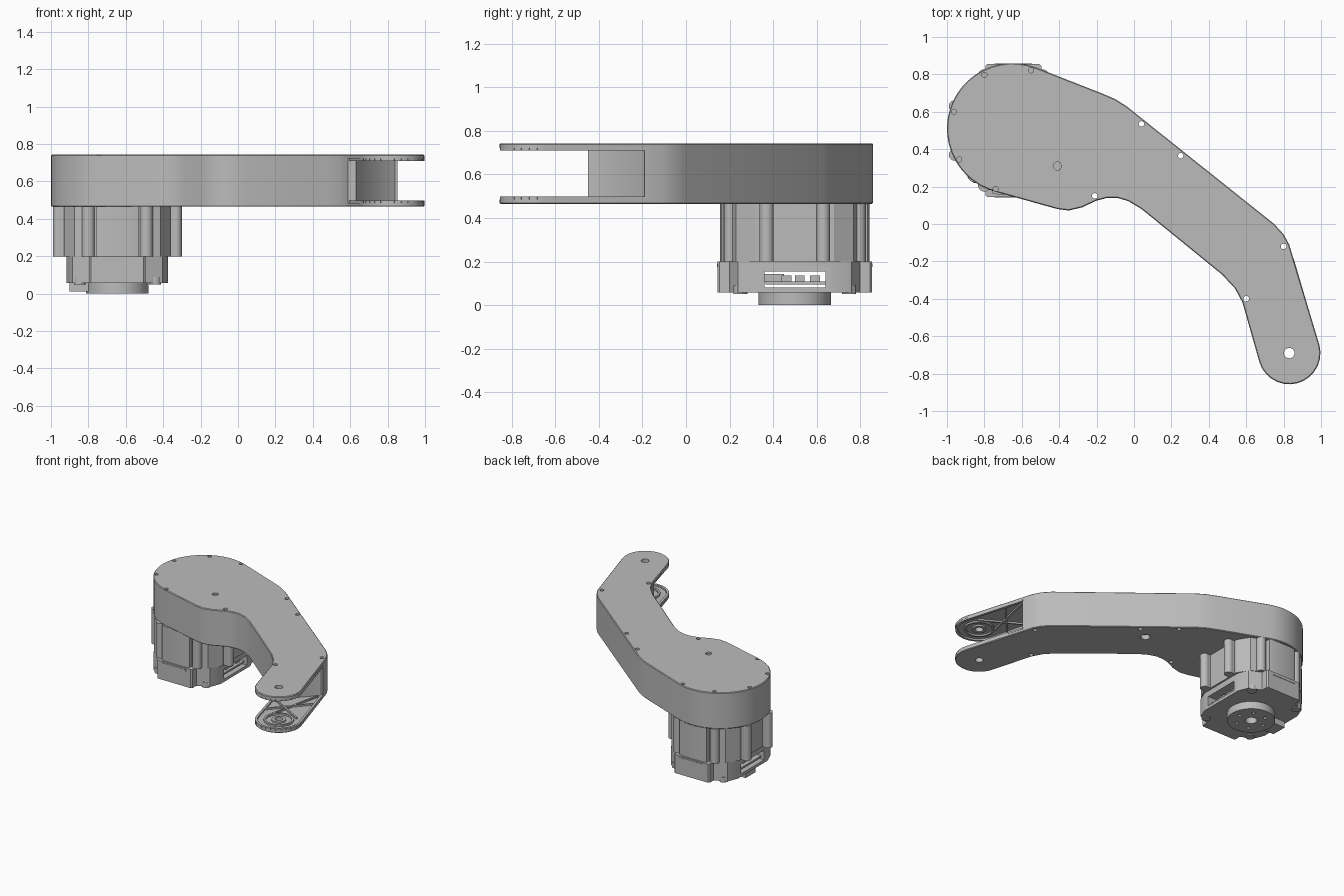
import bpy, bmesh, math
from mathutils import Vector

if "Cube" in bpy.data.objects:
    bpy.data.objects.remove(bpy.data.objects["Cube"], do_unlink=True)

GREY = bpy.data.materials.new("machined grey")
GREY.use_nodes = True
GREY.diffuse_color = (0.5, 0.5, 0.5, 1)
GREY.node_tree.nodes["Principled BSDF"].inputs["Base Color"].default_value = (0.5, 0.5, 0.5, 1)


def prism(name, pts, z0, z1, chamfer=0):
    """Extrude a closed outline from z0 to z1."""
    bm = bmesh.new()
    base = bm.faces.new([bm.verts.new((x, y, z0)) for x, y in pts])
    ext = bmesh.ops.extrude_face_region(bm, geom=[base])["geom"]
    top = [v for v in ext if isinstance(v, bmesh.types.BMVert)]
    bmesh.ops.translate(bm, verts=top, vec=(0, 0, z1 - z0))
    bmesh.ops.recalc_face_normals(bm, faces=bm.faces)
    if chamfer:
        rim = [e for e in bm.edges if abs(e.verts[0].co.z - e.verts[1].co.z) < 1e-6]
        bmesh.ops.bevel(bm, geom=rim, offset=chamfer, segments=1, affect='EDGES')
    me = bpy.data.meshes.new(name)
    bm.to_mesh(me)
    bm.free()
    me.materials.append(GREY)
    ob = bpy.data.objects.new(name, me)
    bpy.context.collection.objects.link(ob)
    return ob


def arc(cx, cy, r, a0, a1, n):
    angles = [math.radians(a0 + (a1 - a0) * i / n) for i in range(n + 1)]
    return [(cx + r * math.cos(a), cy + r * math.sin(a)) for a in angles]


def disc(name, x, y, r, z0, z1, n=32):
    return prism(name, arc(x, y, r, 0, 360, n)[:-1], z0, z1)


def block(name, x0, x1, y0, y1, z0, z1):
    return prism(name, [(x0, y0), (x1, y0), (x1, y1), (x0, y1)], z0, z1)


def beam(name, p, q, w, z0, z1):
    """Straight rib between two plan points."""
    p, q = Vector(p), Vector(q)
    d = (q - p).normalized() * w / 2
    s = Vector((-d.y, d.x))
    return prism(name, [p + s, p - s, q - s, q + s], z0, z1)


def cut(ob, cutter):
    mod = ob.modifiers.new("cut", 'BOOLEAN')
    mod.operation, mod.solver, mod.object = 'DIFFERENCE', 'EXACT', cutter
    bpy.context.view_layer.objects.active = ob
    bpy.ops.object.modifier_apply(modifier=mod.name)
    bpy.data.objects.remove(cutter, do_unlink=True)


# Arm link: bent outline with a large motor end and a small fork end
Z0, Z1 = 0.465, 0.743
CX, CY = -0.645, 0.5
tip = arc(0.83, -0.69, 0.167, 195, 375, 14)
outline = arc(-0.65, 0.51, 0.35, 70, 256, 24)
outline += [(-0.41, 0.08), (-0.35, 0.072), (-0.28, 0.088), (-0.2, 0.125), (-0.15, 0.138),
            (-0.09, 0.14), (-0.03, 0.122), (0.04, 0.08), (0.47, -0.27), (0.54, -0.345),
            (0.58, -0.42)]
outline += tip + [(0.83, -0.11), (0.80, -0.055), (0.75, 0.0), (-0.04, 0.63),
                  (-0.1, 0.668), (-0.17, 0.698)]
arm = prism("arm_link", outline, Z0, Z1, 0.005)

# Fork slot, leaving a post at each end of the cross wall
slot = [(0.4, -0.45), (0.63, -0.45), (0.65, -0.38), (0.80, -0.22), (0.84, -0.19),
        (1.2, -0.19), (1.2, -1.0), (0.4, -1.0)]
cut(arm, prism("slot_cutter", slot, 0.486, 0.722))

# Through holes, blind screw holes and the underside port
for x, y in [(-0.21, 0.15), (0.04, 0.535), (0.25, 0.365), (0.8, -0.12), (0.6, -0.4)]:
    cut(arm, disc("hole_cutter", x, y, 0.015, 0.4, 0.8, 16))
cut(arm, disc("pivot_cutter", 0.83, -0.69, 0.028, 0.4, 0.8, 24))
for x, y in [(-0.8, 0.797), (-0.55, 0.822), (-0.962, 0.6), (-0.935, 0.345), (-0.74, 0.187)]:
    cut(arm, disc("screw_cutter", x, y, 0.014, 0.725, 0.8, 16))
cut(arm, disc("cover_screw_cutter", -0.41, 0.31, 0.022, 0.73, 0.8, 20))
cut(arm, disc("port_cutter", 0.15, 0.3, 0.033, 0.4, 0.5, 24))


# Stiffening on the inside of both fork plates: lip, rings and diagonal ribs
def ring(name, r0, r1, z0, z1):
    ob = disc(name, 0.83, -0.69, r1, z0, z1, 40)
    cut(ob, disc("ring_cutter", 0.83, -0.69, r0, z0 - 0.1, z1 + 0.1, 40))


lip = [(0.602, -0.44)] + arc(0.83, -0.69, 0.157, 195, 375, 14) + [(0.846, -0.19)]
for side, z0, z1 in [("lower", 0.485, 0.498), ("upper", 0.71, 0.723)]:
    for p, q in zip(lip, lip[1:]):
        beam(side + "_fork_lip", p, q, 0.018, z0, z1)
    ring(side + "_pivot_ring", 0.028, 0.05, z0, z1)
    ring(side + "_outer_ring", 0.09, 0.105, z0, z1)
    for p, q in [((0.62, -0.43), (0.92, -0.6)), ((0.83, -0.22), (0.74, -0.63)),
                 ((0.65, -0.6), (0.88, -0.34))]:
        beam(side + "_fork_rib", p, q, 0.012, z0, z1)


# Motor: fluted upper body
def mirrored(half):
    """Complete a first-quadrant outline over both axes."""
    q = list(half)
    right = [(x, -y) for x, y in reversed(q)] + q
    return [(CX + x, CY + y) for x, y in right + [(-x, -y) for x, y in right]]


prism("motor_body", mirrored([(0.285, 0.12), (0.285, 0.18), (0.23, 0.27), (0.15, 0.3),
                              (0.115, 0.3), (0.115, 0.335), (0.08, 0.343)]), 0.2, Z0 + 0.002)
for sx in (-1, 1):
    for sy in (-1, 1):
        disc("motor_post", CX + sx * 0.313, CY + sy * 0.13, 0.032, 0.2, Z0 + 0.002, 16)
        beam("motor_post_web", (CX + sx * 0.27, CY + sy * 0.13),
             (CX + sx * 0.32, CY + sy * 0.13), 0.06, 0.2, Z0 + 0.002)
        disc("motor_flute", CX + sx * 0.155, CY + sy * 0.292, 0.035, 0.2, Z0 + 0.002, 16)

# Lower housing with side windows and a circuit board inside
housing = prism("lower_housing", mirrored([(0.272, 0.18), (0.24, 0.26), (0.15, 0.3),
                                           (0.15, 0.345), (0.14, 0.355)]), 0.058, 0.2)
cut(housing, block("window_cutter", CX - 0.5, CX + 0.5, CY - 0.14, CY + 0.14, 0.08, 0.155))
block("circuit_board", CX - 0.25, CX + 0.25, CY - 0.135, CY + 0.14, 0.095, 0.108)
block("board_shield", CX - 0.2, CX + 0.2, CY - 0.14, CY - 0.05, 0.105, 0.142)
for x in (-0.22, 0.2):
    for y in (-0.06, 0.0, 0.07):
        block("board_chip", CX + x, CX + x + 0.03, CY + y, CY + y + 0.045, 0.105, 0.135)

# Seam strips on the front and back pads, and screw lugs at the corners
for sy in (-1, 1):
    y = CY + sy * 0.352
    block("seam_strip", CX - 0.1, CX + 0.1, y - 0.006, y + 0.006, 0.175, 0.19)
    for sx in (-1, 1):
        disc("screw_lug", CX + sx * 0.2, CY + sy * 0.25, 0.032, 0.05, 0.09, 16)

# Output flange with a bore and a bolt circle
flange = disc("output_flange", CX, CY, 0.167, 0, 0.07, 48)
cut(flange, disc("bore_cutter", CX, CY, 0.042, -0.1, 0.05, 24))
for x, y in arc(CX, CY, 0.105, 0, 300, 5):
    cut(flange, disc("bolt_cutter", x, y, 0.013, -0.1, 0.03, 12))
block("cable_socket", CX - 0.255, CX - 0.15, CY - 0.06, CY + 0.06, 0.012, 0.07)

# Smooth the rounded walls and keep the edges crisp
bpy.ops.object.select_all(action='DESELECT')
for ob in bpy.context.collection.objects:
    if ob.type == 'MESH' and GREY.name in ob.data.materials:
        ob.select_set(True)
bpy.context.view_layer.objects.active = arm
bpy.ops.object.shade_smooth_by_angle(angle=math.radians(30))
